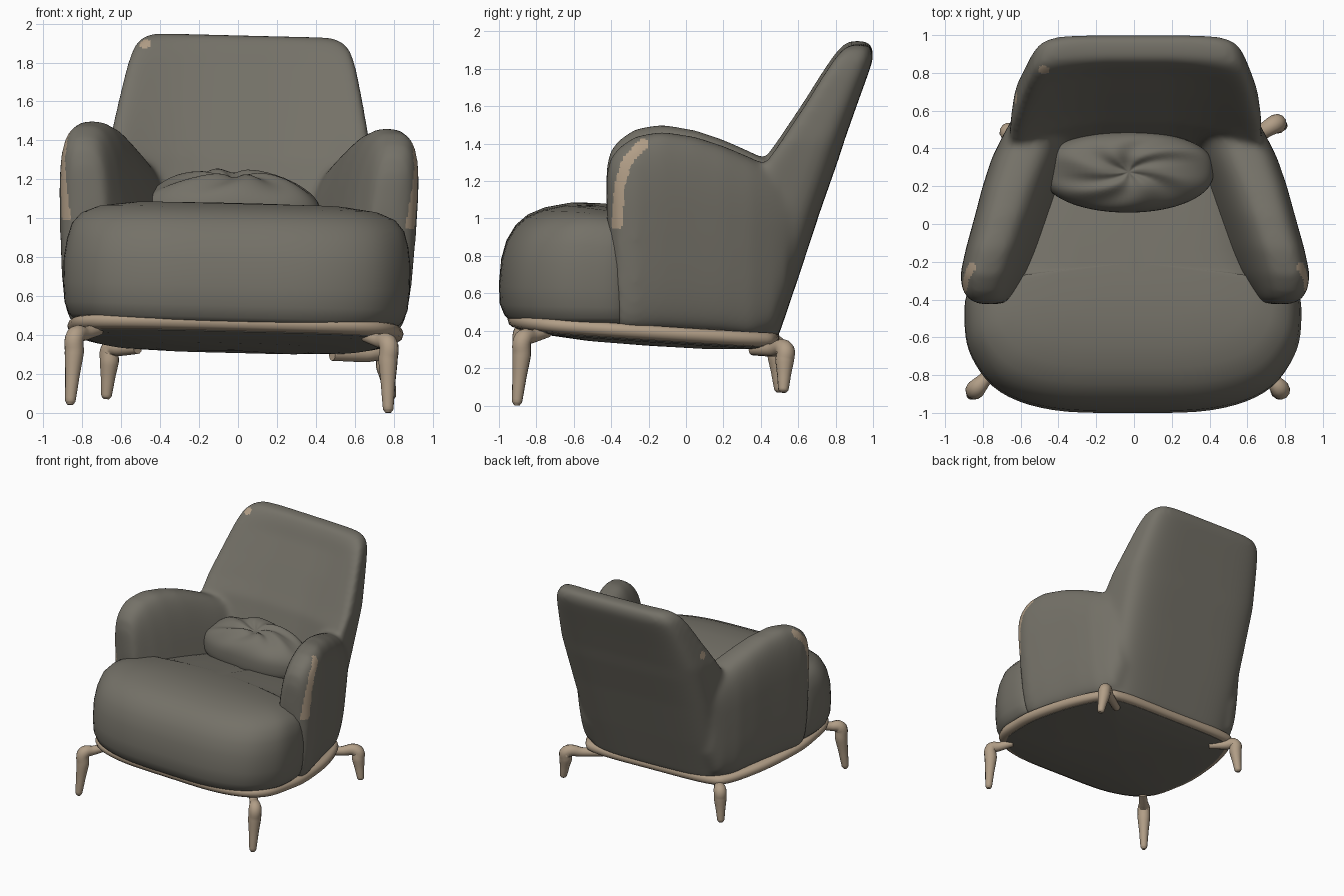
import bpy, bmesh, math
from mathutils import Matrix, Vector

cube = bpy.data.objects.get("Cube")
if cube:
    bpy.data.objects.remove(cube, do_unlink=True)

scene = bpy.context.scene
# The whole chair leans slightly to one side
LEAN = (Matrix.Translation((0, 0, 0.95)) @ Matrix.Rotation(0.025, 4, 'Y')
        @ Matrix.Translation((0, 0, -0.95)))


def material(name, rgb):
    m = bpy.data.materials.new(name)
    m.use_nodes = True
    m.diffuse_color = (*rgb, 1)
    bsdf = next(n for n in m.node_tree.nodes if n.type == 'BSDF_PRINCIPLED')
    bsdf.inputs["Base Color"].default_value = (*rgb, 1)
    bsdf.inputs["Roughness"].default_value = 0.8
    return m


fabric = material("grey_fabric", (0.175, 0.165, 0.137))
wood = material("tan_wood", (0.44, 0.34, 0.24))


def spow(v, e):
    return math.copysign(abs(v) ** e, v)


def loft(bm, rings):
    """Skin a list of closed rings and cap both ends."""
    loops = [[bm.verts.new(p) for p in ring] for ring in rings]
    n = len(loops[0])
    for a, b in zip(loops, loops[1:]):
        for i in range(n):
            j = (i + 1) % n
            bm.faces.new((a[i], a[j], b[j], b[i]))
    bm.faces.new(loops[0][::-1])
    bm.faces.new(loops[-1])


def add_object(name, bm, *mats):
    bmesh.ops.recalc_face_normals(bm, faces=bm.faces)
    me = bpy.data.meshes.new(name)
    bm.to_mesh(me)
    bm.free()
    for m in mats:
        me.materials.append(m)
    ob = bpy.data.objects.new(name, me)
    scene.collection.objects.link(ob)
    return ob


def smooth_outline(half, steps=5):
    """Mirror half a plan outline and round it with a Catmull-Rom spline."""
    pts = [Vector(p) for p in half]
    pts += [Vector((-p.x, p.y)) for p in reversed(pts[1:-1])]
    n, out = len(pts), []
    for i in range(n):
        a, b, c, d = (pts[(i + k) % n] for k in (-1, 0, 1, 2))
        for s in range(steps):
            t = s / steps
            out.append(0.5 * (2 * b + (c - a) * t + (2 * a - 5 * b + 4 * c - d) * t * t
                              + (3 * b - a - 3 * c + d) * t ** 3))
    return out


# Shell: leaning back with soft wings, narrower at the rear
shell = bmesh.new()
BACK = [  # height, half width, front at edge, front at centre, rear
    (0.36, 0.645, 0.10, 0.10, 0.49), (0.70, 0.665, 0.22, 0.30, 0.605),
    (1.05, 0.685, 0.27, 0.45, 0.72), (1.32, 0.69, 0.33, 0.54, 0.815),
    (1.43, 0.685, 0.42, 0.60, 0.85), (1.60, 0.65, 0.55, 0.69, 0.91),
    (1.78, 0.61, 0.675, 0.79, 0.975), (1.87, 0.58, 0.75, 0.83, 1.005),
    (1.92, 0.535, 0.81, 0.86, 0.995), (1.94, 0.475, 0.865, 0.885, 0.97)]
rings = []
for z, hw, edge, centre, rear in BACK:
    ring = []
    for i in range(48):
        a = math.tau * (i + 0.5) / 48
        x, s = spow(math.cos(a), 0.45), spow(math.sin(a), 0.45)
        front = edge + (centre - edge) * (1 - abs(x) ** 3)
        ring.append((hw * x * (1 - 0.045 * (s + 1)),
                     (front + rear) / 2 + (rear - front) / 2 * s, z))
    rings.append(ring)
loft(shell, rings)

# Shell: arms, thicker towards the seat
ARM = [  # y, bottom, top, centre x, half width, extra width at the bottom
    (-0.425, 1.05, 1.25, 0.79, 0.05, 0), (-0.405, 0.78, 1.34, 0.795, 0.095, 0),
    (-0.36, 0.43, 1.40, 0.80, 0.13, 0.1), (-0.27, 0.42, 1.46, 0.795, 0.15, 0.3),
    (-0.13, 0.42, 1.485, 0.76, 0.155, 0.4), (0.05, 0.41, 1.455, 0.705, 0.16, 0.4),
    (0.20, 0.40, 1.405, 0.66, 0.165, 0.4), (0.35, 0.38, 1.34, 0.605, 0.17, 0.35),
    (0.47, 0.42, 1.28, 0.555, 0.16, 0.3), (0.55, 0.62, 1.20, 0.53, 0.14, 0.3)]
for side in (1, -1):
    rings = []
    for y, low, top, cx, w, extra in ARM:
        ring = []
        for i in range(40):
            a = math.tau * i / 40
            v = spow(math.sin(a), 0.6)
            t = (v + 1) / 2
            u = spow(math.cos(a), 0.65 if v > 0 else 0.3)
            x = cx - (0.055 + w * extra) * (1 - t) + u * w * (1 + extra * (1 - t))
            ring.append((side * x, y, low + (top - low) * t))
        rings.append(ring)
    loft(shell, rings)

# Fuse back and arms into one soft upholstered shell
shell_ob = add_object("back_and_arms", shell, fabric, wood)
mod = shell_ob.modifiers.new("fuse", 'REMESH')
mod.mode = 'VOXEL'
mod.voxel_size = 0.015
mod = shell_ob.modifiers.new("soften", 'SMOOTH')
mod.factor = 0.5
mod.iterations = 35
bpy.context.view_layer.update()
deps = bpy.context.evaluated_depsgraph_get()
fused = bpy.data.meshes.new_from_object(shell_ob.evaluated_get(deps))
shell_ob.modifiers.clear()
shell_ob.data = fused
fused.materials.clear()
for m in (fabric, wood):
    fused.materials.append(m)

# Tan edging strip on the outer arms and two small spots on the back
STRIP = [Vector(p) for p in ((-0.37, 0.99), (-0.355, 1.2), (-0.315, 1.33), (-0.23, 1.42))]
SPOTS = [(Vector((-0.5, 0.81, 1.89)), 0.03), (Vector((-0.67, 0.67, 1.52)), 0.045)]


def near_strip(p):
    q = Vector((p.y, p.z))
    for a, b in zip(STRIP, STRIP[1:]):
        t = max(0, min(1, (q - a).dot(b - a) / (b - a).length_squared))
        if (a + (b - a) * t - q).length < 0.028:
            return True
    return False


for f in fused.polygons:
    c = f.center
    strip = abs(c.x) > 0.84 and near_strip(c)
    f.material_index = int(strip or any((c - s).length < r for s, r in SPOTS))

# Seat cushion: domed front, top sinking towards the back
plan = smooth_outline([(0, -1.0), (0.42, -0.985), (0.7, -0.89), (0.85, -0.71), (0.89, -0.52),
                       (0.86, -0.34), (0.68, -0.26), (0.6, 0.1), (0.5, 0.42), (0, 0.5)])
LAYERS = [(0.46, 0.93, 0.93), (0.49, 0.965, 0.965), (0.55, 0.99, 0.995), (0.65, 1, 1),
          (0.78, 1, 0.985), (0.88, 0.985, 0.95), (0.96, 0.96, 0.89), (1.015, 0.91, 0.81),
          (1.052, 0.82, 0.7), (1.075, 0.68, 0.55), (1.087, 0.45, 0.36), (1.092, 0.1, 0.1)]


def cushion_point(p, z, sx, sy):
    y = -0.2 + (p.y + 0.2) * (sy if p.y < -0.2 else 1)
    sink = 0.17 * (max(0, y + 0.6) / 0.9) ** 1.4
    return p.x * sx, y, z - sink * (z - 0.46) / 0.63


bm = bmesh.new()
loft(bm, [[cushion_point(p, *layer) for p in plan] for layer in LAYERS])
add_object("seat_cushion", bm, fabric)

# Base trim and underside follow a plane that drops to the rear
frame = smooth_outline([(0, -0.95), (0.42, -0.94), (0.68, -0.86), (0.81, -0.72), (0.85, -0.5),
                        (0.855, -0.27), (0.79, 0.1), (0.67, 0.4), (0.52, 0.485), (0, 0.495)])


def base_part(name, layers, mat):
    bm = bmesh.new()
    loft(bm, [[(p.x * s, -0.2 + (p.y + 0.2) * s, 0.465 - 0.07 * (p.y * s + 0.93) + dz)
               for p in frame] for s, dz in layers])
    add_object(name, bm, mat)


base_part("base_trim", [(0.945, -0.042), (0.975, -0.036), (0.995, -0.025), (1.005, 0),
                        (0.995, 0.025), (0.97, 0.035)], wood)
base_part("underside", [(0.93, 0), (0.945, -0.045), (0.88, -0.055), (0.5, -0.075),
                        (0.05, -0.08)], fabric)

# Scatter pillow: plump, flatter at the rear, pinched with soft folds
bm = bmesh.new()
bmesh.ops.create_uvsphere(bm, u_segments=72, v_segments=36, radius=1)
for v in bm.verts:
    p = v.co.copy()
    r, ang = math.hypot(p.x, p.y), math.atan2(p.y, p.x)
    fold = 0.02 * math.sin(6 * ang + 5 * r) * r * (1.1 - r) * 2
    pinch = 0.035 * math.exp(-(r / 0.22) ** 2)
    z = 0.18 * spow(p.z, 0.75) + (fold - pinch if p.z > 0 else 0)
    y = spow(p.y, 0.75 if p.y > 0 else 0.9) * 0.215
    v.co = (p.x * 0.455 - 0.035, y + 0.275, z + 1.06 + 0.15 * y - 0.03 * p.x ** 2)
add_object("scatter_pillow", bm, fabric)


# Legs: tapered bent tubes
def leg(name, root, knee, tip):
    root, knee, tip = Vector(root), Vector(knee), Vector(tip)
    path = [(root, 0.03), (root.lerp(knee, 0.6), 0.036), (knee, 0.05),
            (knee.lerp(tip, 0.25), 0.05), (knee.lerp(tip, 0.6), 0.037),
            (knee.lerp(tip, 0.95), 0.027), (tip, 0.015)]
    cu = bpy.data.curves.new(name, 'CURVE')
    cu.dimensions = '3D'
    cu.bevel_depth = 1
    cu.bevel_resolution = 4
    cu.resolution_u = 6
    cu.use_fill_caps = True
    sp = cu.splines.new('BEZIER')
    sp.bezier_points.add(len(path) - 1)
    for bp, (co, r) in zip(sp.bezier_points, path):
        bp.co, bp.radius = co, r
        bp.handle_left_type = bp.handle_right_type = 'AUTO'
    cu.materials.append(wood)
    scene.collection.objects.link(bpy.data.objects.new(name, cu))


leg("front_leg_left", (0.67, -0.74, 0.41), (0.785, -0.87, 0.375), (0.795, -0.905, 0.02))
leg("front_leg_right", (-0.70, -0.74, 0.41), (-0.82, -0.87, 0.375), (-0.84, -0.905, 0.02))
leg("rear_leg_left", (0.5, 0.36, 0.31), (0.765, 0.53, 0.315), (0.81, 0.52, 0.09))
leg("rear_leg_right", (-0.5, 0.33, 0.32), (-0.64, 0.48, 0.31), (-0.655, 0.5, 0.055))

# Smooth shading and the final lean
bpy.ops.object.select_all(action='DESELECT')
for ob in scene.collection.objects:
    if ob.type in {'MESH', 'CURVE'}:
        ob.matrix_world = LEAN @ ob.matrix_world
    if ob.type == 'MESH':
        ob.select_set(True)
        bpy.context.view_layer.objects.active = ob
bpy.ops.object.shade_smooth_by_angle(angle=math.radians(50))
